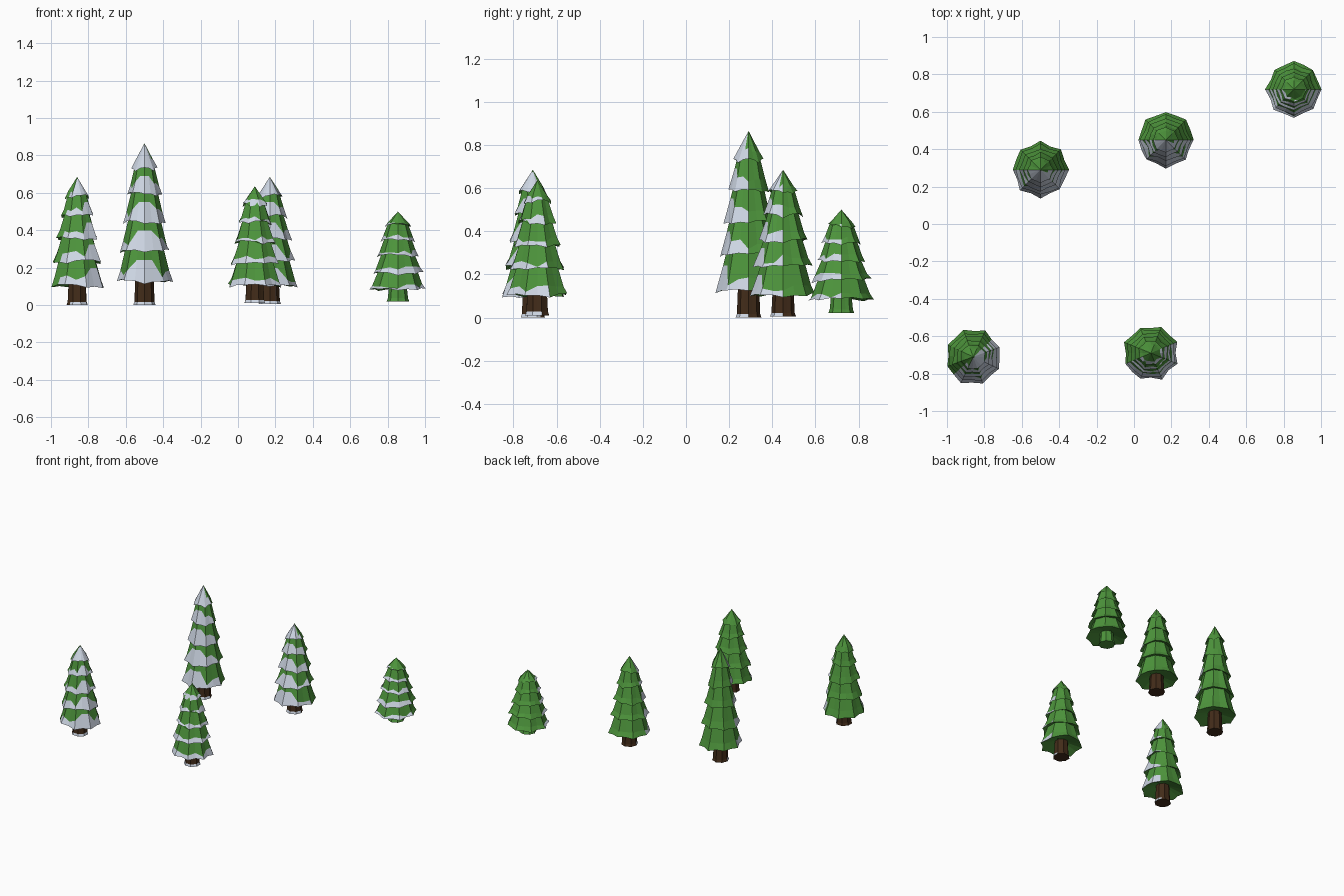
import bpy, bmesh, random
from math import sin, cos, radians, pi

if "Cube" in bpy.data.objects:
    bpy.data.objects.remove(bpy.data.objects["Cube"])

random.seed(4)
N = 16  # eight corners plus the midpoint of each side


def material(name, color):
    m = bpy.data.materials.new(name)
    m.diffuse_color = (*color, 1)
    m.use_nodes = True
    m.node_tree.nodes["Principled BSDF"].inputs["Base Color"].default_value = m.diffuse_color
    return m


GREEN = material("needles", (0.075, 0.30, 0.045))
BARK = material("bark", (0.055, 0.025, 0.01))
SNOW = material("snow", (0.62, 0.68, 0.78))
# tier edges: fraction of foliage height, radius
TIERS = [(0.81, 0.069), (0.63, 0.093), (0.43, 0.115), (0.22, 0.137), (0.0, 0.150)]


def make_object(name, rings, snowy, mats, loc, cap):
    """Skin a stack of rings; snowy(row, column) picks the material."""
    bm = bmesh.new()
    vs = [[bm.verts.new(p) for p in ring] for ring in rings]
    for j in range(len(vs) - 1):
        for k in range(N):
            n = (k + 1) % N
            f = bm.faces.new((vs[j][k], vs[j + 1][k], vs[j + 1][n], vs[j][n]))
            f.material_index = int(snowy(j, k))
    if cap:
        bm.faces.new(vs[-1][::-1])
    bmesh.ops.remove_doubles(bm, verts=bm.verts, dist=1e-5)
    me = bpy.data.meshes.new(name)
    bm.to_mesh(me)
    bm.free()
    for m in mats:
        me.materials.append(m)
    ob = bpy.data.objects.new(name, me)
    ob.location = loc
    bpy.context.collection.objects.link(ob)


def tree(name, x, y, base, height, rot, snow_dir, tip, depth, bark, foot):
    ang = [radians(rot) + 2 * pi * k / N for k in range(N)]
    facing = [cos(a - radians(snow_dir)) for a in ang]
    chord = [1 if k % 2 == 0 else 0.91 for k in range(N)]

    def pt(k, r, z):
        return (r * chord[k] * cos(ang[k]), r * chord[k] * sin(ang[k]), z)

    def is_front(k):
        return facing[k] + facing[(k + 1) % N] > 0.1

    # foliage: each tier is top ring, snow line, ragged skirt edge
    rings, top_r, top_z = [], 0.0, height
    for i, (frac, r) in enumerate(TIERS):
        ze = base + frac * (height - base)
        top, line, edge = [], [], []
        drop = [random.uniform(-0.010, 0.014) if k % 2 == 0 else 0 for k in range(N)]
        for k in range(N):
            if k % 2:
                drop[k] = (drop[k - 1] + drop[(k + 1) % N]) / 2 + 0.006
            d = 0.32
            if facing[k] > -0.1:
                d = depth * random.uniform(0.5, 1.5)
                if facing[k] > 0.88 and tip > 0.5:
                    d = max(d, 0.65)
                if i == 0 and facing[k] > 0.35:
                    d = max(d, tip)
            t = 1 - min(d, 0.95)
            re = r * random.uniform(0.96, 1.04)
            top.append(pt(k, top_r, top_z))
            line.append(pt(k, top_r + (re - top_r) * t * (0.9 if i else 1.06), top_z + (ze - top_z) * t))
            edge.append(pt(k, re, ze + drop[k]))
        rings += [top, line, edge]
        top_r, top_z = r * 0.74, ze + 0.022
    rings.append([pt(k, 0.05, base + 0.035) for k in range(N)])
    make_object(name + "_foliage", rings, lambda j, k: j % 3 == 1 and is_front(k),
                (GREEN, SNOW), (x, y, 0), True)

    # trunk: flared foot with a little snow at the front
    prof = [(0.046, base + 0.06), (0.050, base), (0.054, foot + 0.017), (0.060, foot)]
    make_object(name + "_trunk", [[pt(k, r, z) for k in range(N)] for r, z in prof],
                lambda j, k: j == 2 and bark is BARK and is_front(k),
                (bark, SNOW), (x, y, 0), True)


tree("left_front_tree", -0.86, -0.71, 0.10, 0.685, 20, -40, 0.9, 0.28, BARK, 0.0)
tree("tall_tree", -0.50, 0.29, 0.12, 0.865, 0, -95, 0.95, 0.30, BARK, 0.0)
tree("middle_back_tree", 0.17, 0.45, 0.10, 0.685, 0, -95, 0.95, 0.30, BARK, 0.005)
tree("middle_front_tree", 0.09, -0.69, 0.10, 0.635, -22, -65, 0.1, 0.24, BARK, 0.01)
tree("small_tree", 0.855, 0.72, 0.075, 0.50, 0, -90, 0.1, 0.24, GREEN, 0.02)
